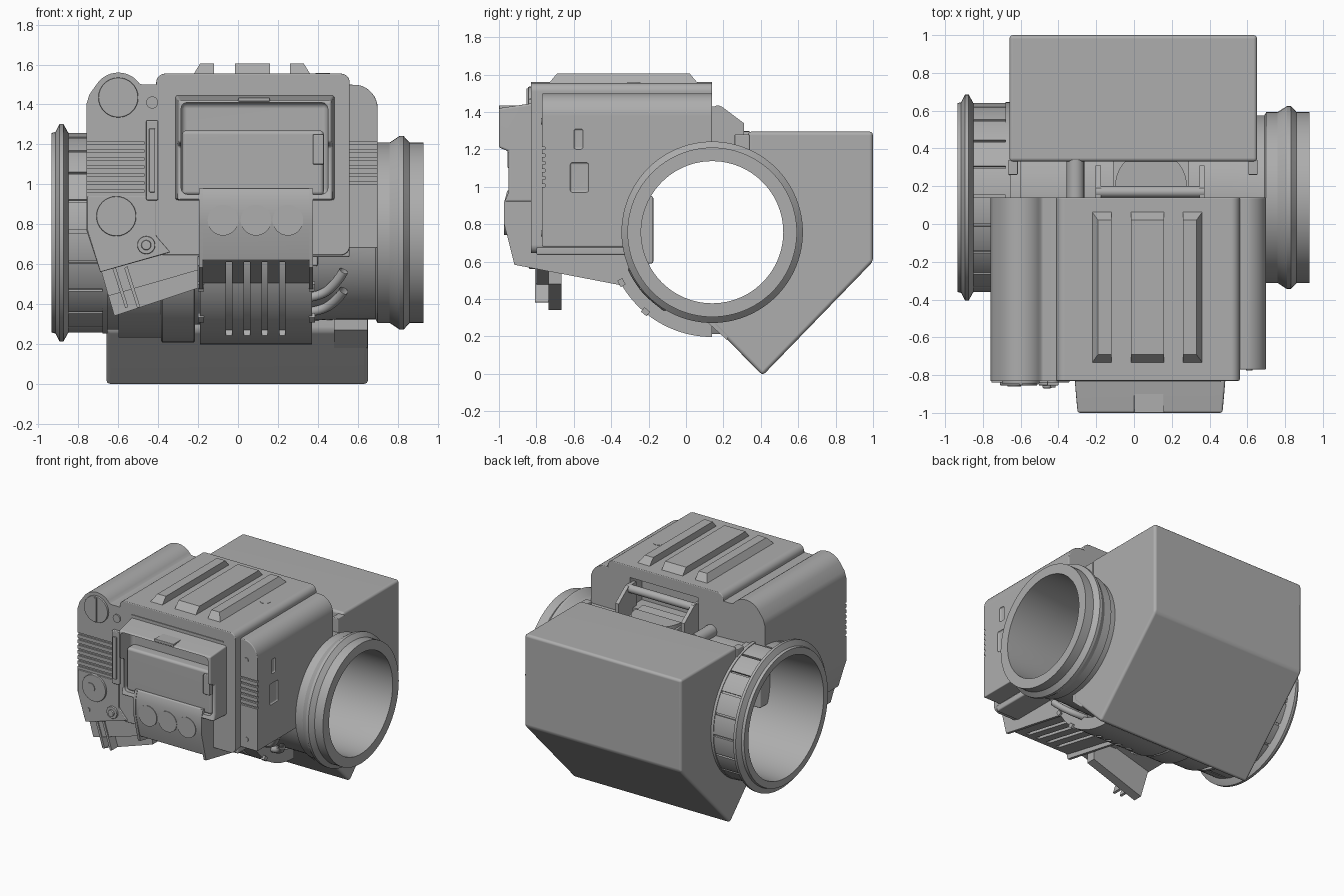
import bpy, bmesh, math
from mathutils import Matrix

cube = bpy.data.objects.get("Cube")
if cube:
    bpy.data.objects.remove(cube)

grey = bpy.data.materials.new("matte grey")
grey.use_nodes = True
grey.diffuse_color = (0.42, 0.42, 0.42, 1)
grey.node_tree.nodes["Principled BSDF"].inputs["Base Color"].default_value = (0.42, 0.42, 0.42, 1)

CY, CZ = 0.14, 0.757         # tube centre line
parts = []
AXES = {"x": lambda t, a, b: (t, a, b), "y": lambda t, a, b: (a, t, b), "z": lambda t, a, b: (a, b, t)}


def finish(name, bm, bevel=0.0, segments=3):
    bmesh.ops.recalc_face_normals(bm, faces=bm.faces)
    if bevel:
        edges = [e for e in bm.edges if e.calc_face_angle(0) > math.radians(30)]
        bmesh.ops.bevel(bm, geom=edges, offset=bevel, segments=segments, profile=0.5,
                        affect="EDGES", clamp_overlap=True)
    mesh = bpy.data.meshes.new(name)
    bm.to_mesh(mesh)
    bm.free()
    mesh.materials.append(grey)
    ob = bpy.data.objects.new(name, mesh)
    bpy.context.collection.objects.link(ob)
    parts.append(ob)
    return ob


def prism(name, axis, pts, a, b, bevel=0.0, segments=3):
    """Extrude a 2D outline along an axis from a to b."""
    bm = bmesh.new()
    lo, hi = ([bm.verts.new(AXES[axis](t, *p)) for p in pts] for t in (a, b))
    bm.faces.new(lo)
    bm.faces.new(hi)
    for i in range(len(pts)):
        j = (i + 1) % len(pts)
        bm.faces.new((lo[i], lo[j], hi[j], hi[i]))
    return finish(name, bm, bevel, segments)


def box(name, x0, x1, y0, y1, z0, z1, bevel=0.0):
    return prism(name, "x", [(y0, z0), (y1, z0), (y1, z1), (y0, z1)], x0, x1, bevel)


def arc(cx, cy, r, a0, a1, n=12):
    return [(cx + r * math.cos(math.radians(a0 + (a1 - a0) * i / n)),
             cy + r * math.sin(math.radians(a0 + (a1 - a0) * i / n))) for i in range(n + 1)]


def disc(name, x, z, r, y0, y1, bevel=0.0):
    return prism(name, "y", arc(x, z, r, 0, 360, 32)[:-1], y0, y1, bevel, 2)


def shell(name, r0, r1, a0, a1, x0, x1, bevel=0.0):
    """Curved plate around the tube centre line."""
    return prism(name, "x", arc(CY, CZ, r1, a0, a1, 24) + arc(CY, CZ, r0, a1, a0, 24), x0, x1, bevel, 1)


def lathe(name, profile, n=96):
    """Closed (x, radius) profile turned about the tube centre line."""
    bm = bmesh.new()
    rings = [[bm.verts.new((x, y, z)) for y, z in arc(CY, CZ, r, 0, 360, n)[:-1]] for x, r in profile]
    for k, ring in enumerate(rings):
        nxt = rings[(k + 1) % len(rings)]
        for i in range(n):
            j = (i + 1) % n
            bm.faces.new((ring[i], ring[j], nxt[j], nxt[i]))
    return finish(name, bm)


def cut(target, *cutters):
    for c in cutters:
        m = target.modifiers.new("cut", "BOOLEAN")
        m.operation, m.solver, m.object = "DIFFERENCE", "EXACT", c
    bpy.context.view_layer.update()
    dg = bpy.context.evaluated_depsgraph_get()
    mesh = bpy.data.meshes.new_from_object(target.evaluated_get(dg))
    target.modifiers.clear()
    target.data = mesh


def drop(*cutters):
    for c in cutters:
        parts.remove(c)
        bpy.data.objects.remove(c)


# Arm tube with a flared collar at each end
lathe("arm_tube", [(-.935, .45), (-.935, .5), (-.915, .505), (-.895, .545), (-.875, .545), (-.85, .5), (-.85, .485),
                   (-.6, .485), (-.6, .475), (.5, .435), (.69, .435), (.7, .452), (.76, .452), (.81, .485),
                   (.83, .485), (.86, .453), (.93, .453), (.93, .38), (.6, .38)])
for i in range(20):
    shell("tube_panel", .47, .5, 18 * i, 18 * i + 16.4, -.85, -.66)
lathe("tube_band", [(-.68, .47), (-.68, .505), (-.655, .505), (-.655, .47)])

# Bore clears everything the tube passes through
bm = bmesh.new()
bmesh.ops.create_cone(bm, cap_ends=True, segments=96, radius1=.465, radius2=.39, depth=1.7,
                      matrix=Matrix.Translation((-.05, CY, CZ)) @ Matrix.Rotation(math.pi / 2, 4, "Y"))
bore = finish("bore_cutter", bm)

# Rear housing
rear = prism("rear_housing", "x", [(.33, 1.295), (1, 1.295), (1, .6), (.41, -.009), (.14, .265), (.14, .8),
                                   (.33, 1.1)], -.66, .652, .02)
cut(rear, bore)
prism("rear_housing_step", "x", [(.22, .18), (.12, .27), (.12, .33), (.25, .33)], .48, .65)

# Main body, rounded along its long edges only
body = prism("main_body", "y", arc(.515, 1.51, .045, 0, 90, 6) + arc(-.365, 1.51, .045, 90, 180, 6)
             + arc(-.365, .69, .045, 180, 270, 6) + arc(.515, .69, .045, 270, 360, 6), -.83, .14, .006)
slot = box("back_window_cutter", -.2, .37, .0, .3, 1.25, 1.47)
cut(body, bore, slot)
drop(slot)
box("body_lower_lip", -.4, .56, -.8, -.3, .635, .68, .01)

# Roof bars, outer ones sloped on their outer side
for x0, x1, s0, s1 in ((-.23, -.12, .04, 0), (-.015, .16, 0, 0), (.26, .37, 0, .04)):
    bm = bmesh.new()
    base = [bm.verts.new(p) for p in ((x0, -.745, 1.54), (x1, -.745, 1.54), (x1, .075, 1.54), (x0, .075, 1.54))]
    top = [bm.verts.new(p) for p in ((x0 + s0, -.69, 1.605), (x1 - s1, -.69, 1.605),
                                     (x1 - s1, .02, 1.605), (x0 + s0, .02, 1.605))]
    bm.faces.new(base)
    bm.faces.new(top)
    for i in range(4):
        j = (i + 1) % 4
        bm.faces.new((base[i], base[j], top[j], top[i]))
    finish("roof_bar", bm)
prism("roof_button", "z", arc(.425, -.28, .036, 0, 360, 24)[:-1], 1.54, 1.557)

# Outer column on the +x side, grooved across its front
col = prism("left_column", "y", [(.54, .68), (.7, .68)] + arc(.58, 1.38, .12, 0, 80, 8) + [(.54, 1.5)],
            -.77, .14, .006)
grooves = [box("groove_cutter", .56, .75, -.8, -.755, z, z + .014) for z in (1.0, 1.04, 1.08, 1.12, 1.16, 1.2)]
ports = [box("port_cutter", .69, .75, y, y + w, z, z + h, .012)
         for y, w, z, h in ((-.6, .05, 1.2, .11), (-.62, .1, .97, .16))]
cut(col, bore, *grooves, *ports)
drop(*grooves, *ports)
for z in (1.35, .75):
    disc("column_screw", .61, z, .017, -.775, -.76)

# Tall column on the -x side with rounded roof and grooves
col = prism("right_column", "y", [(-.4, .66), (-.4, 1.5), (-.48, 1.5)] + arc(-.6, 1.43, .13, 35, 145, 12)
            + [(-.745, 1.45), (-.76, 1.4), (-.76, .77), (-.69, .56), (-.33, .66)], -.83, .14)
grooves = [box("groove_cutter", -.8, -.47, -.9, -.818, z, z + .014) for z in (.96, 1, 1.04, 1.08, 1.12, 1.16, 1.2)]
cut(col, bore, *grooves)
drop(*grooves)
prism("slanted_plate", "y", [(-.755, .94), (-.755, .77), (-.69, .56), (-.34, .66), (-.41, .74), (-.41, .94)],
      -.84, -.82, .005)

# Slanted flap below the tall column, thicker near its top
prism("lower_flap", "y", [(-.69, .58), (-.62, .34), (-.2, .48), (-.2, .66), (-.33, .68)], -.735, -.665)
prism("flap_front", "y", [(-.69, .58), (-.65, .44), (-.2, .57), (-.2, .66), (-.33, .68)], -.8, -.73)
for k in (-.63, -.57):
    prism("flap_rib", "y", [(k, .58), (k + .065, .38), (k + .08, .385), (k + .015, .59)], -.808, -.73)

# Dials, screws and clip on the tall column
disc("upper_dial", -.6, 1.435, .1, -.845, -.82, .006)
box("dial_bar", -.61, -.59, -.852, -.84, 1.345, 1.525)
disc("lower_dial", -.61, .84, .1, -.855, -.83, .006)
disc("lower_dial_hub", -.635, .84, .036, -.86, -.85)
disc("bolt_base", -.46, .695, .045, -.855, -.83, .006)
disc("bolt_head", -.46, .695, .025, -.87, -.85, .008)
disc("small_rivet", -.665, .66, .016, -.845, -.83)
box("side_clip", -.46, -.4, -.855, -.82, .92, 1.32, .006)
box("side_clip_bar", -.445, -.415, -.865, -.85, .96, 1.28, .004)
disc("corner_eyelet", -.43, 1.41, .03, -.84, -.8)

# Screen hood with open front, and the screen inside
hood = prism("screen_hood", "x", [(-.8, 1.45), (-1, 1.42), (-1, 1.21), (-.95, 1.19), (-.95, .97), (-.97, .92),
                                  (-.8, .92)], -.315, .485, .012)
for v in hood.data.vertices:
    v.co.x = .085 + (v.co.x - .085) * (1 - .25 * max(0, -.83 - v.co.y))
opening = box("hood_cutter", -.285, .45, -1.2, -.86, .95, 1.41, .03)
cut(hood, opening)
drop(opening)
box("screen", -.28, .43, -.935, -.82, .945, 1.27, .02)
box("screen_latch", .375, .43, -.955, -.9, 1.1, 1.25, .006)
box("hood_tab", 0, .16, -1, -.85, 1.415, 1.435, .004)
box("top_trim_line", -.31, .46, -.836, -.82, 1.465, 1.472)

# Knob panel below the screen, with slits through its sloped underside
SLITS = (-.045, .045, .135, .222)
panel = prism("knob_panel", "x", [(-.8, .98), (-.95, .98), (-.97, .92), (-.97, .8), (-.92, .62), (-.355, .505),
                                  (-.3, .66), (-.8, .68)], -.19, .37, .006)
slits = [box("slit_cutter", x - .014, x + .014, -.87, -.2, .4, .625) for x in SLITS]
cut(panel, *slits)
drop(*slits)
for x in (-.075, .09, .25):
    disc("round_knob", x, .82, .077, -.974, -.9)
for x in (-.185, .365):
    prism("panel_edge", "x", [(-.8, .98), (-.955, .98), (-.972, .92), (-.972, .8), (-.917, .583), (-.355, .475),
                              (-.3, .66), (-.8, .68)], x - .01, x + .01)

# Curved slotted guard under the tube
guard = shell("slotted_guard", .47, .56, 193, 270, -.19, .37)
slits = [shell("slit_cutter", .53, .6, 190, 247, x - .014, x + .014) for x in SLITS]
cut(guard, *slits)
drop(*slits)
shell("guard_side", .46, .55, 190, 270, -.385, -.215, .006)
shell("guard_sleeve", .46, .525, 185, 270, -.6, -.38)
for a in (207, 228):
    for x in (-.2, .355):
        shell("guard_clip", .54, .57, a, a + 4, x, x + .03)

# Looped cables beside the guard
for k in range(2):
    cu = bpy.data.curves.new("cable", "CURVE")
    cu.dimensions, cu.bevel_depth, cu.bevel_resolution = "3D", .024, 3
    sp = cu.splines.new("NURBS")
    sp.points.add(4)
    for p, (x, a) in zip(sp.points, ((.34, 232), (.42, 230), (.47, 224), (.51, 217), (.53, 212))):
        t = math.radians(a - 8 + 14 * k)
        p.co = (x, CY + .47 * math.cos(t), CZ + .47 * math.sin(t), 1)
    sp.use_endpoint_u = True
    cu.materials.append(grey)
    bpy.context.collection.objects.link(bpy.data.objects.new("cable", cu))

# Hinge arms, roller and peg behind the body
for x in (-.19, .36):
    prism("hinge_arm", "x", [(.1, 1.43), (.19, 1.43), (.31, 1.34), (.31, 1.2), (.1, 1.2)], x - .014, x + .014)
for x in (-.64, .63):
    box("hinge_foot", x - .025, x + .025, .26, .34, 1.12, 1.28, .006)
prism("roller", "x", arc(.17, 1.405, .03, 0, 360, 20)[:-1], -.2, .37)
prism("dome", "z", arc(.09, .2, .19, 0, 180, 20), 1.2, 1.28)
prism("saddle", "x", [(.1, 1.2), (.36, 1.15), (.36, 1.24), (.1, 1.27)], -.11, .29)
prism("peg", "y", arc(-.31, 1.25, .047, 0, 360, 20)[:-1], .14, .34)
prism("peg_tip", "y", arc(-.31, 1.25, .033, 0, 360, 20)[:-1], .33, .41, .015)

# Slotted plate inside the bore
plate = box("inner_plate", -.5, .4, -.3, -.175, .59, .95, .01)
slits = [box("slit_cutter", -.3, .2, -.2, -.1, z, z + .025) for z in (.72, .82)]
cut(plate, *slits)
drop(*slits, bore)

# Smooth rounded edges, flat broad faces
bpy.ops.object.select_all(action="DESELECT")
for ob in parts:
    ob.select_set(True)
bpy.context.view_layer.objects.active = parts[0]
bpy.ops.object.shade_smooth_by_angle(angle=math.radians(32))
for ob in parts:
    ob.modifiers.new("flat broad faces", "WEIGHTED_NORMAL").keep_sharp = True
